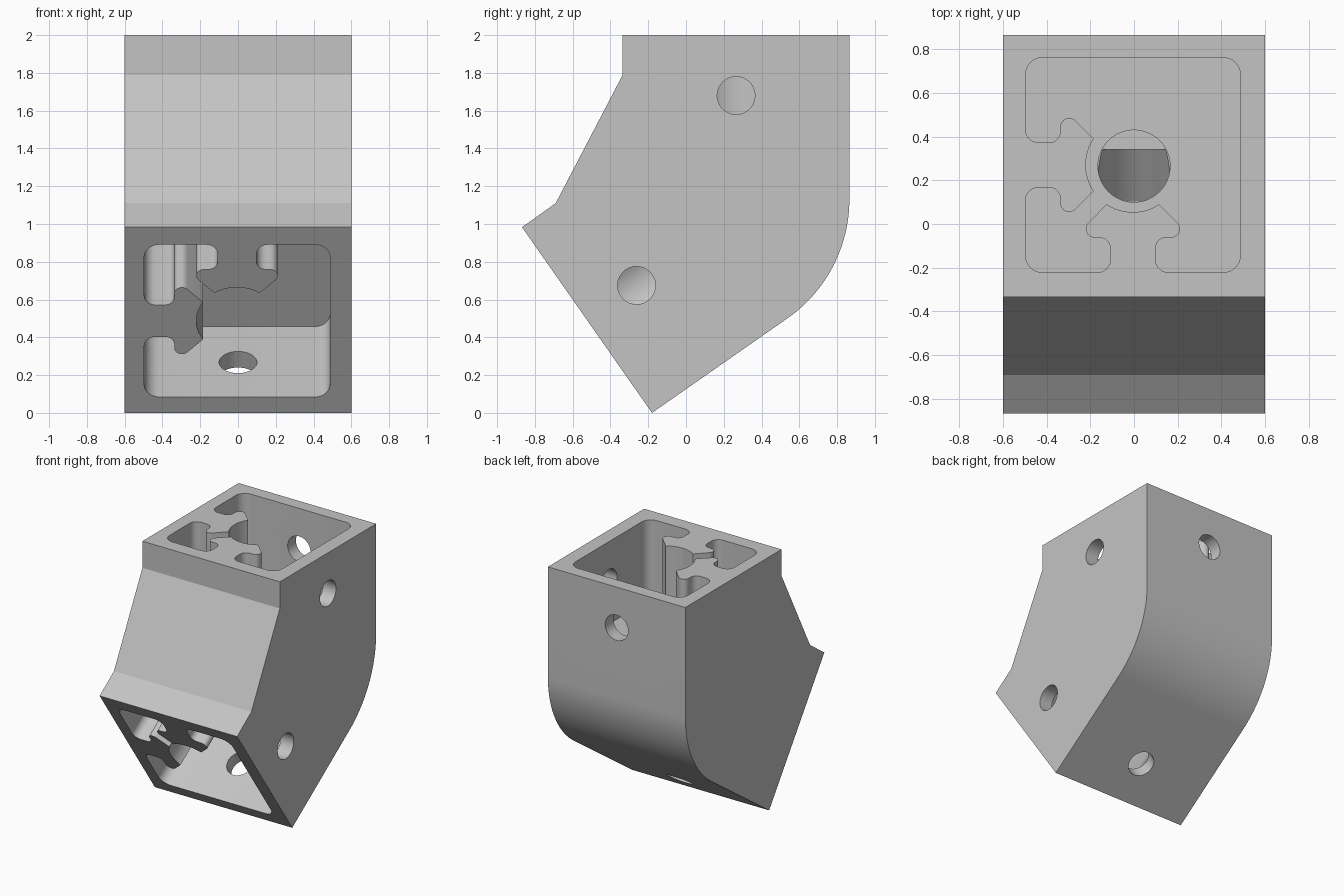
import bpy, bmesh, math
from mathutils import Matrix, Vector

if "Cube" in bpy.data.objects:
    bpy.data.objects.remove(bpy.data.objects["Cube"], do_unlink=True)

grey = bpy.data.materials.new("plain grey")
grey.use_nodes = True
grey.diffuse_color = (0.55, 0.55, 0.55, 1)
grey.node_tree.nodes["Principled BSDF"].inputs["Base Color"].default_value = (0.55, 0.55, 0.55, 1)

SLOPE = math.radians(35)          # tilt of the lower arm
C, S = math.cos(SLOPE), math.sin(SLOPE)
HALF = 0.6                        # half width of the square section


def arc(cx, cy, r, a0, a1, n):
    """Points on an arc, angles in degrees."""
    angles = [math.radians(a0 + (a1 - a0) * i / n) for i in range(n + 1)]
    return [(cx + r * math.cos(a), cy + r * math.sin(a)) for a in angles]


def fillet(points, n=8):
    """Round each (x, y, radius) corner of a closed outline."""
    out = []
    for i, (x, y, r) in enumerate(points):
        p = Vector((x, y))
        if r == 0:
            out.append(p)
            continue
        a = (Vector(points[i - 1][:2]) - p).normalized()
        b = (Vector(points[(i + 1) % len(points)][:2]) - p).normalized()
        half = a.angle(b) / 2
        centre = p + (a + b).normalized() * r / math.sin(half)
        reach = r / math.tan(half)
        va, vb = p + a * reach - centre, p + b * reach - centre
        for k in range(n + 1):
            t = k / n
            sweep = math.pi - 2 * half
            out.append(centre + (va * math.sin((1 - t) * sweep) + vb * math.sin(t * sweep)) / math.sin(sweep))
    return out


def prism(name, outline, low, high, matrix):
    """Extrude a flat outline from low to high along local z."""
    bm = bmesh.new()
    face = bm.faces.new([bm.verts.new((p[0], p[1], low)) for p in outline])
    top = bmesh.ops.extrude_face_region(bm, geom=[face])["geom"]
    moved = [v for v in top if isinstance(v, bmesh.types.BMVert)]
    bmesh.ops.translate(bm, verts=moved, vec=(0, 0, high - low))
    bmesh.ops.transform(bm, matrix=matrix, verts=bm.verts)
    bmesh.ops.recalc_face_normals(bm, faces=bm.faces)
    mesh = bpy.data.meshes.new(name)
    bm.to_mesh(mesh)
    bm.free()
    obj = bpy.data.objects.new(name, mesh)
    bpy.context.collection.objects.link(obj)
    mesh.materials.append(grey)
    return obj


def frame(x, y, z, origin):
    return Matrix((x, y, z)).transposed().to_4x4() if origin is None else (
        Matrix.Translation(origin) @ Matrix((x, y, z)).transposed().to_4x4())


# Bent body: side outline (y, z) extruded across x
bend = arc(0.097, 1.13, 0.768, 0, -55, 24)
side = [(-0.335, 2), (0.865, 2)] + bend + [(-0.18, 0), (-0.18 - 1.2 * S, 1.2 * C),
        (-0.69, 1.11), (-0.335, 1.79)]
body = prism("angled_connector", side, -HALF, HALF, frame((0, 1, 0), (0, 0, 1), (1, 0, 0), None))

# Pocket outline: rounded square with a T-shaped tongue on two sides
W = 0.492
tongue = [(0.272, -0.332, 0.04), (0.103, -0.332, 0.05), (0.103, -W, 0.06)]
swap = lambda pts: [(y, x, r) for x, y, r in pts]
flip = lambda pts: [(-x, y, r) for x, y, r in pts]
tip = [(x, y, 0) for x, y in arc(0, 0, 0.216, -123.7, -56.3, 12)]
loop = (tip + tongue + [(W, -W, 0.08), (W, W, 0.08), (-W, W, 0.08)]
        + swap(tongue[::-1]) + swap(tip[::-1]) + swap(flip(tongue))
        + [(-W, -W, 0.08)] + flip(tongue[::-1]))
pocket = [p + Vector((-0.005, 0.005)) for p in fillet(loop)]


def circle(r, n=48):
    return arc(0, 0, r, 0, 360, n)[:-1]


# Each arm gets a pocket, a central bore and two screw holes
upper = frame((1, 0, 0), (0, 1, 0), (0, 0, 1), (0, 0.265, 2))
lower = frame((1, 0, 0), (0, S, -C), (0, -C, -S), (0, -0.18 - HALF * S, HALF * C))
cutters = []
for end, m in (("upper", upper), ("lower", lower)):
    cutters.append(prism(end + "_pocket_cutter", pocket, -0.65, 0.1, m))
    cutters.append(prism(end + "_bore_cutter", circle(0.165), -1.0, -0.5, m))
    hole = m @ Matrix.Translation((0, 0, -0.32))
    for label, turn in (("side", Matrix.Rotation(math.pi / 2, 4, "Y")),
                        ("back", Matrix.Rotation(-math.pi / 2, 4, "X"))):
        cutters.append(prism(f"{end}_{label}_hole_cutter", circle(0.1), 0.42, 0.75, hole @ turn))

bpy.context.view_layer.objects.active = body
for cutter in cutters:
    cutter.hide_render = True
    mod = body.modifiers.new(cutter.name, "BOOLEAN")
    mod.operation, mod.solver, mod.object = "DIFFERENCE", "EXACT", cutter
    bpy.ops.object.modifier_apply(modifier=mod.name)
for cutter in cutters:
    bpy.data.objects.remove(cutter, do_unlink=True)

# Smooth the rounded walls, keep the corners crisp
bpy.ops.object.select_all(action="DESELECT")
body.select_set(True)
bpy.ops.object.shade_smooth_by_angle(angle=math.radians(25))
